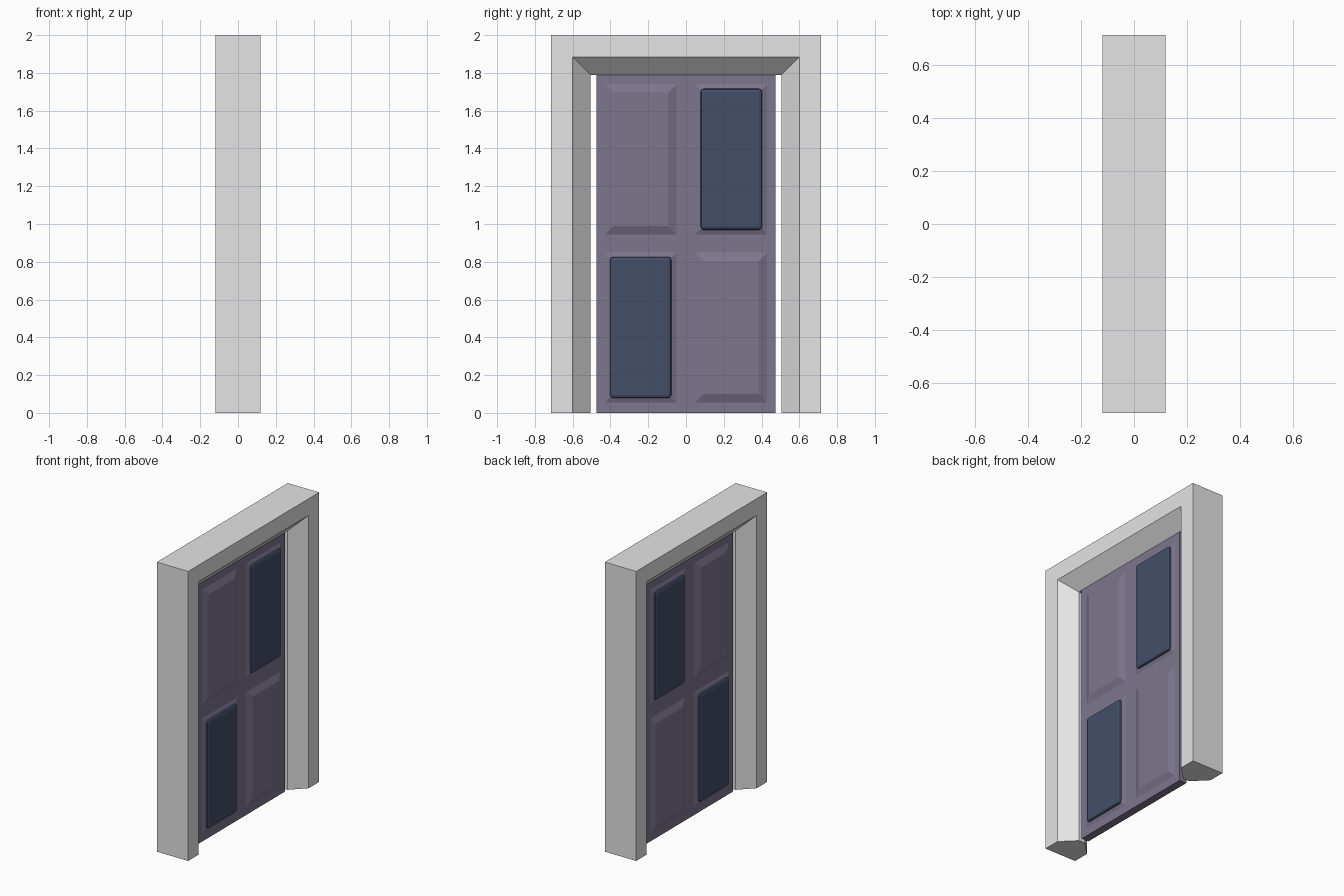
import bpy
import bmesh

if "Cube" in bpy.data.objects:
    bpy.data.objects.remove(bpy.data.objects["Cube"], do_unlink=True)


def material(name, rgb):
    mat = bpy.data.materials.new(name)
    mat.use_nodes = True
    mat.diffuse_color = (*rgb, 1)
    mat.node_tree.nodes["Principled BSDF"].inputs["Base Color"].default_value = (*rgb, 1)
    return mat


GREY = material("frame_grey", (0.78, 0.78, 0.78))
PURPLE = material("door_purple", (0.205, 0.182, 0.27))
BLUE = material("panel_blue", (0.058, 0.077, 0.14))


def loft(name, rings, mat):
    """Skin closed rings of points in order and cap both ends."""
    bm = bmesh.new()
    loops = [[bm.verts.new(p) for p in ring] for ring in rings]
    n = len(loops[0])
    for a, b in zip(loops, loops[1:]):
        for i in range(n):
            j = (i + 1) % n
            bm.faces.new((a[i], a[j], b[j], b[i]))
    bm.faces.new(loops[0])
    bm.faces.new(loops[-1])
    bmesh.ops.recalc_face_normals(bm, faces=bm.faces)
    mesh = bpy.data.meshes.new(name)
    bm.to_mesh(mesh)
    bm.free()
    mesh.materials.append(mat)
    obj = bpy.data.objects.new(name, mesh)
    bpy.context.collection.objects.link(obj)
    return obj


def rect(x, cy, cz, hy, hz):
    return [(x, cy + sy * hy, cz + sz * hz)
            for sy, sz in ((-1, -1), (1, -1), (1, 1), (-1, 1))]


# Door frame: splayed profile (inset, depth) swept with mitred top corners
HALF_W, HEIGHT = 0.715, 2.0
profile = [(0, 0.12), (0, -0.12), (0.115, -0.12),
           (0.21, -0.025), (0.21, 0.025), (0.115, 0.12)]
rings = []
for side, at_top in ((-1, False), (-1, True), (1, True), (1, False)):
    rings.append([(x, side * (HALF_W - d), HEIGHT - d if at_top else 0)
                  for d, x in profile])
door_frame = loft("door_frame", rings, GREY)

# Door slab
T = 0.027
DOOR_H = 1.79
slab = loft("door_slab", [rect(x, 0, DOOR_H / 2, 0.475, DOOR_H / 2)
                          for x in (-T, T)], PURPLE)

# Raised panels on both faces, with blue plates on one diagonal
RAISE, SLOPE = 0.018, 0.045
PLATE = T + 0.025
HY, HZ = 0.19, 0.3975
for side, side_name in ((-1, "right"), (1, "left")):
    for cz, level in ((0.4525, "lower"), (1.3425, "upper")):
        cy = side * 0.24
        inner = (cy, cz, HY - SLOPE, HZ - SLOPE)
        outer = (cy, cz, HY, HZ)
        loft(f"{level}_{side_name}_raised_panel",
             [rect(-T - RAISE, *inner), rect(-T, *outer),
              rect(T, *outer), rect(T + RAISE, *inner)], PURPLE)
        if (side > 0) == (level == "upper"):
            plate = loft(f"{level}_{side_name}_blue_plate",
                         [rect(x, cy, cz, 0.164, 0.375) for x in (-PLATE, PLATE)], BLUE)
            bevel = plate.modifiers.new("rounded_edges", "BEVEL")
            bevel.width = 0.018
            bevel.segments = 2
